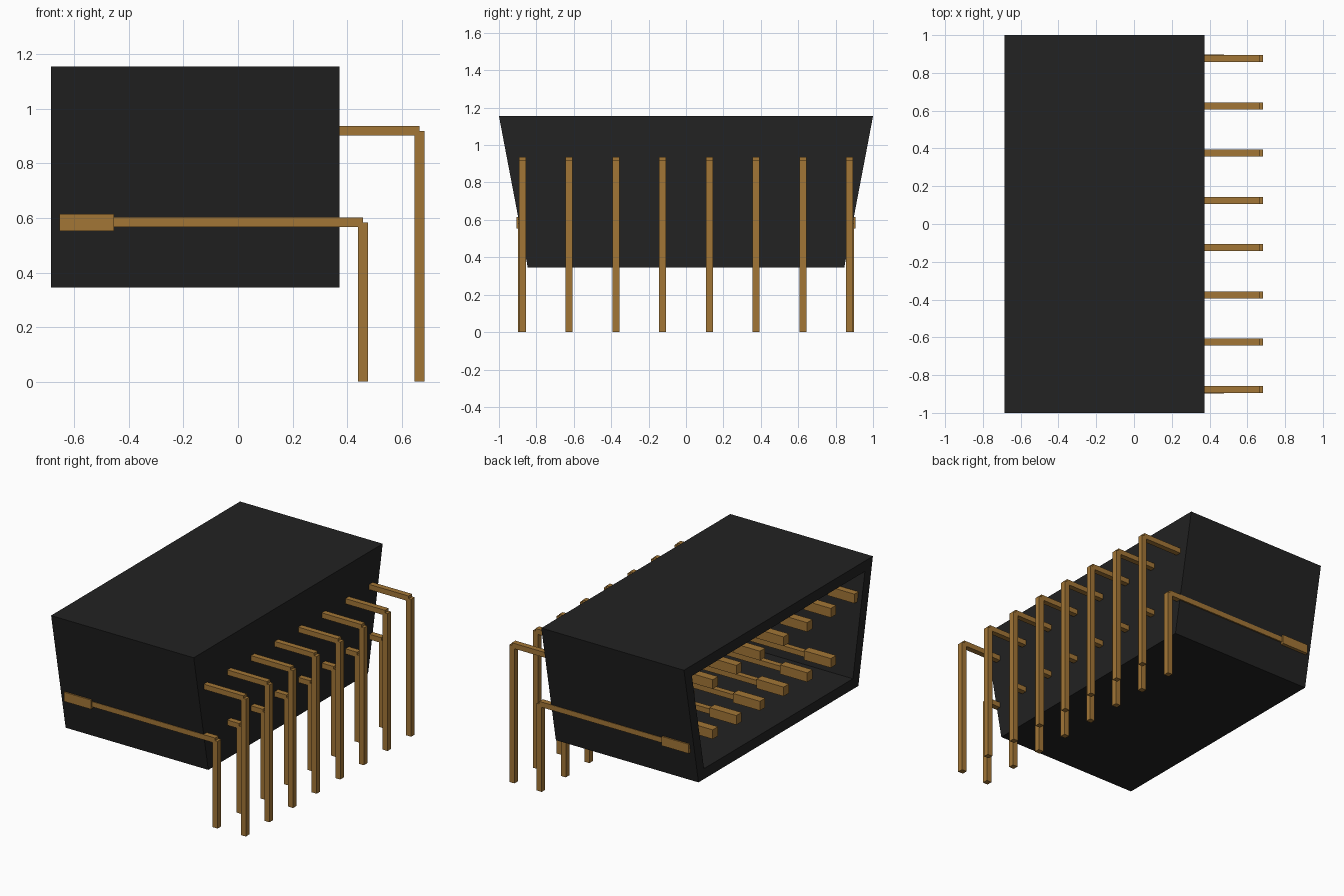
import bpy
import bmesh

cube = bpy.data.objects.get("Cube")
if cube:
    bpy.data.objects.remove(cube, do_unlink=True)


def make_material(name, rgb, roughness):
    mat = bpy.data.materials.new(name)
    mat.use_nodes = True
    mat.diffuse_color = (*rgb, 1)
    bsdf = mat.node_tree.nodes["Principled BSDF"]
    bsdf.inputs["Base Color"].default_value = (*rgb, 1)
    bsdf.inputs["Roughness"].default_value = roughness
    return mat


black = make_material("black plastic", (0.016, 0.016, 0.016), 0.6)
gold = make_material("gold metal", (0.365, 0.182, 0.037), 0.5)


def add_box(bm, lo, hi):
    """Add a box between two corners and return its vertices."""
    verts = bmesh.ops.create_cube(bm, size=1)["verts"]
    for v in verts:
        for i in range(3):
            v.co[i] = hi[i] if v.co[i] > 0 else lo[i]
    return verts


def finish(bm, name, mat):
    mesh = bpy.data.meshes.new(name)
    bm.to_mesh(mesh)
    bm.free()
    mesh.materials.append(mat)
    obj = bpy.data.objects.new(name, mesh)
    bpy.context.collection.objects.link(obj)
    return obj


# Housing: box tapering towards the bottom, hollowed from the -x side
X0, X1, Z0, Z1 = -0.685, 0.372, 0.345, 1.155
WALL = 0.07
bm = bmesh.new()
for v in add_box(bm, (X0, -1, Z0), (X1, 1, Z1)):
    if v.co.z < 0.5:
        v.co.y *= 0.846
bm.normal_update()
mouth = min(bm.faces, key=lambda f: f.calc_center_median().x)
bmesh.ops.inset_region(bm, faces=[mouth], thickness=WALL, use_even_offset=True)
pocket = bmesh.ops.extrude_discrete_faces(bm, faces=[mouth])["faces"][0]
for v in pocket.verts:
    v.co.x = X1 - WALL
bmesh.ops.recalc_face_normals(bm, faces=bm.faces)
finish(bm, "housing", black)


# Pins: wide contact, thin shaft through the rear wall, leg bent downwards
def add_pin(name, y, z, leg_x):
    half = 0.0185
    bm = bmesh.new()
    add_box(bm, (-0.655, y - 0.028, z - 0.031), (-0.455, y + 0.028, z + 0.031))
    add_box(bm, (-0.455, y - half, z - 0.0175), (leg_x, y + half, z + 0.0175))
    add_box(bm, (leg_x - half, y - half, 0), (leg_x + half, y + half, z))
    return finish(bm, name, gold)


for row, z, leg_x in (("lower", 0.584, 0.459), ("upper", 0.92, 0.665)):
    for i in range(8):
        y = (i - 3.5) * 0.25
        # The outer lower pins show through the sloping end walls
        if row == "lower" and i in (0, 7):
            y *= 1.005
        add_pin(f"{row}_pin_{i + 1}", y, z, leg_x)
